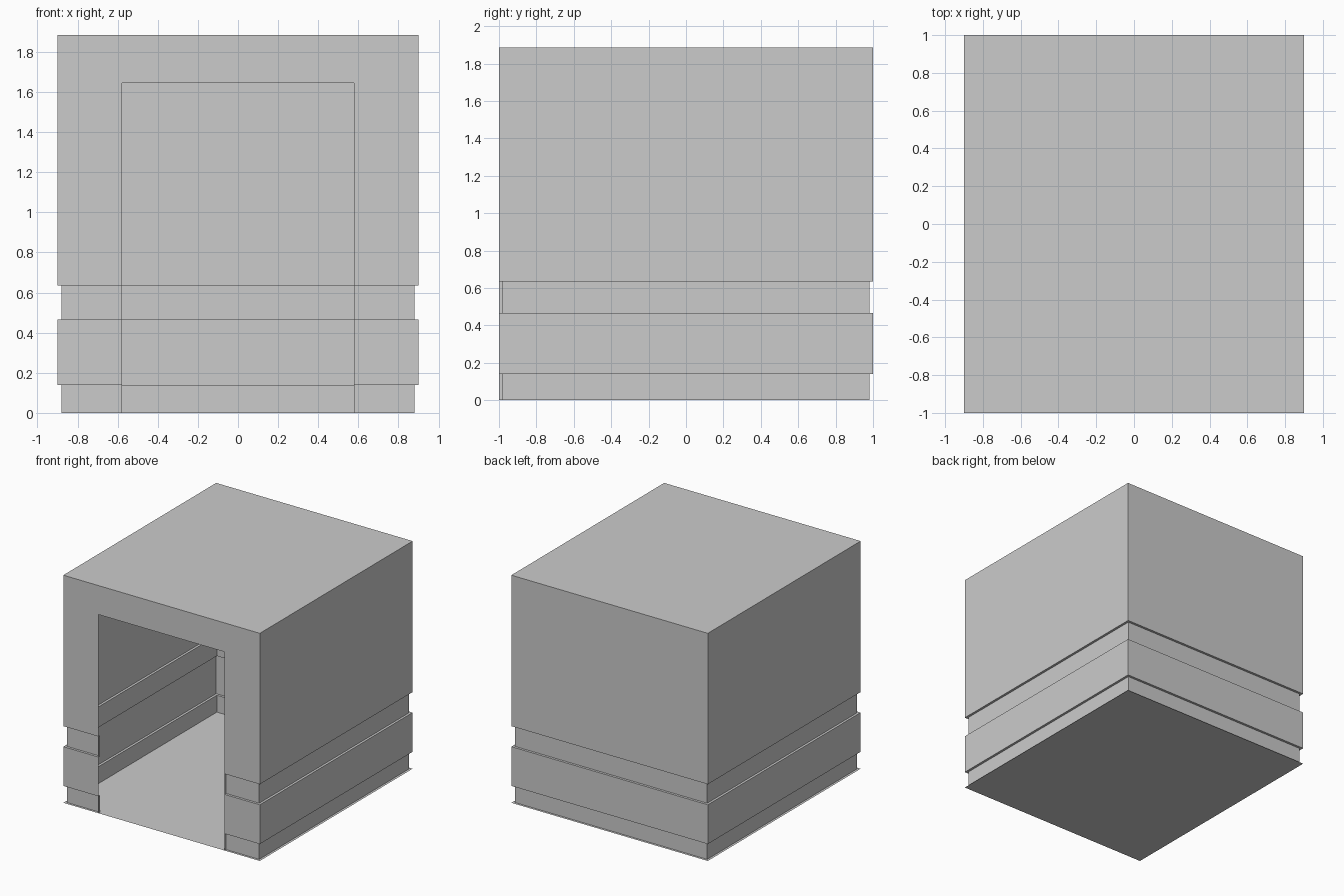
import bpy

if "Cube" in bpy.data.objects:
    bpy.data.objects.remove(bpy.data.objects["Cube"])

HX, HY, H = 0.9, 1.0, 1.885      # half width, half depth, height
DOOR_X, DOOR_Z = 0.578, 1.645    # doorway half width and height
INSET = 0.02                     # depth of the recessed bands
BANDS = [(0.0, 0.14), (0.465, 0.635)]


def make(name, verts, faces):
    mesh = bpy.data.meshes.new(name)
    mesh.from_pydata(verts, [], faces)
    mesh.update()
    obj = bpy.data.objects.new(name, mesh)
    bpy.context.collection.objects.link(obj)
    return obj


def sheet(name, x, y, z, flip=False):
    """Horizontal rectangle centred on the origin."""
    f = (0, 3, 2, 1) if flip else (0, 1, 2, 3)
    return make(name, [(-x, -y, z), (x, -y, z), (x, y, z), (-x, y, z)], [f])


# Thin wall: stepped profile swept around the plan, open at the doorway
(b0, b1), (g0, g1) = BANDS
profile = [(INSET, b0), (INSET, b1), (0, b1), (0, g0),
           (INSET, g0), (INSET, g1), (0, g1), (0, DOOR_Z), (0, H)]
verts = []
for d, z in profile:
    x, y = HX - d, HY - d
    verts += [(DOOR_X, -y, z), (x, -y, z), (x, y, z),
              (-x, y, z), (-x, -y, z), (-DOOR_X, -y, z)]
faces = []
for r in range(len(profile) - 1):
    for i in range(5):
        a = r * 6 + i
        faces.append((a, a + 1, a + 7, a + 6))
# Lintel over the doorway
top = (len(profile) - 1) * 6
faces.append((top - 1, top - 6, top, top + 5))
make("walls", verts, faces)

# Roof and floor
sheet("roof", HX, HY, H)
sheet("floor", HX, HY, 0.0, flip=True)

# Jamb strips closing the recessed bands at the doorway
for side, s in (("left", -1), ("right", 1)):
    for level, (z0, z1) in zip(("lower", "upper"), BANDS):
        x = s * DOOR_X
        make(f"{side}_{level}_jamb",
             [(x, -HY, z0), (x, -HY + INSET, z0),
              (x, -HY + INSET, z1), (x, -HY, z1)],
             [(0, 1, 2, 3) if s > 0 else (0, 3, 2, 1)])
